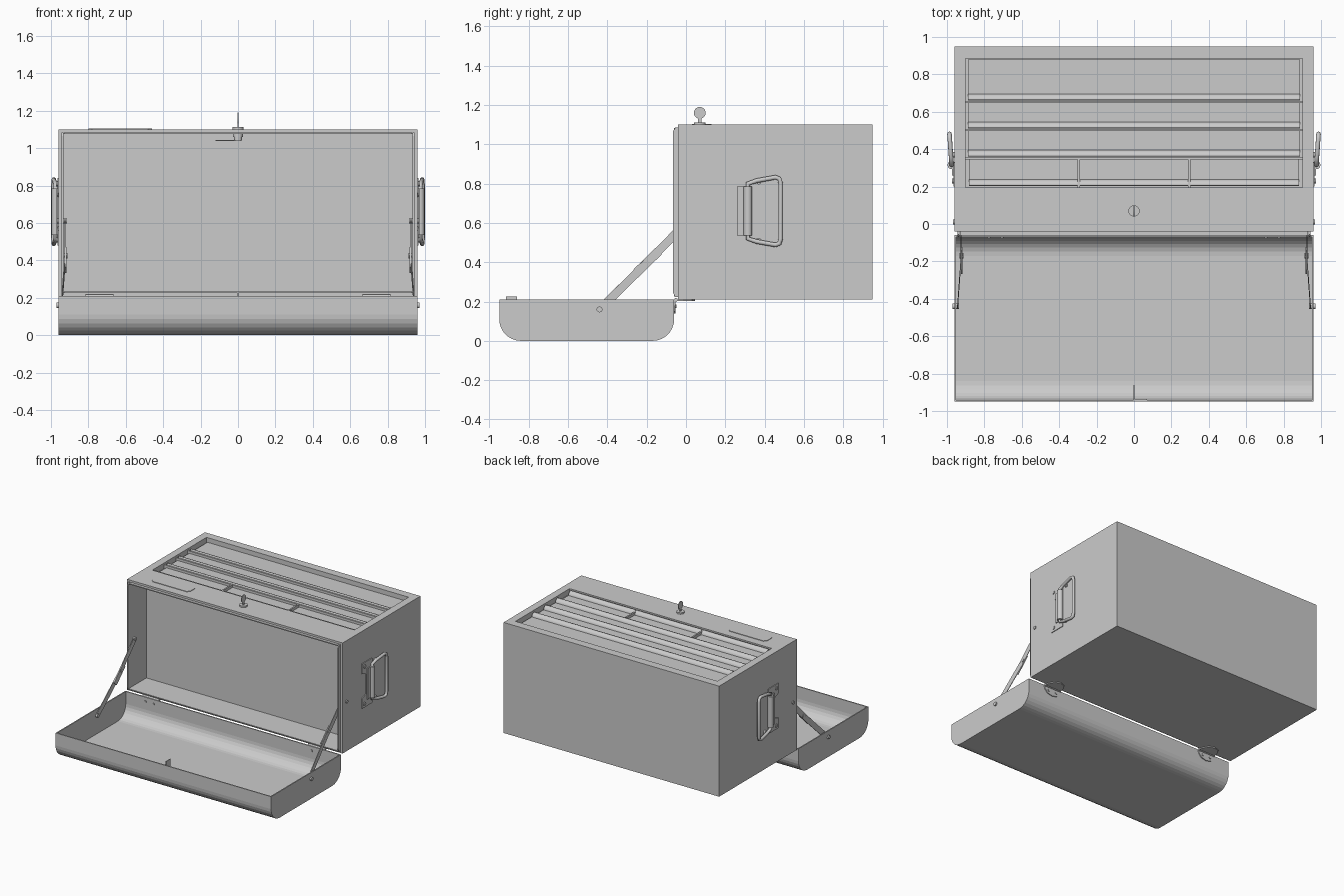
import bpy, bmesh, math
from mathutils import Vector, Matrix

if "Cube" in bpy.data.objects:
    bpy.data.objects.remove(bpy.data.objects["Cube"])

steel = bpy.data.materials.new("grey_steel")
steel.use_nodes = True
steel.diffuse_color = (0.6, 0.6, 0.6, 1)
steel.node_tree.nodes["Principled BSDF"].inputs["Base Color"].default_value = (0.6, 0.6, 0.6, 1)


def add(name, bm):
    bmesh.ops.recalc_face_normals(bm, faces=bm.faces)
    mesh = bpy.data.meshes.new(name)
    bm.to_mesh(mesh)
    bm.free()
    mesh.materials.append(steel)
    ob = bpy.data.objects.new(name, mesh)
    bpy.context.collection.objects.link(ob)
    return ob


def box(name, lo, hi):
    lo, hi = Vector(lo), Vector(hi)
    bm = bmesh.new()
    bmesh.ops.create_cube(bm, size=1, matrix=Matrix.Translation((lo + hi) / 2)
                          @ Matrix.Diagonal((*(hi - lo), 1)))
    return add(name, bm)


def rod(name, p, q, r, sides=16):
    p, q = Vector(p), Vector(q)
    bm = bmesh.new()
    m = Matrix.Translation((p + q) / 2) @ (q - p).to_track_quat('Z', 'X').to_matrix().to_4x4()
    bmesh.ops.create_cone(bm, cap_ends=True, segments=sides, radius1=r, radius2=r,
                          depth=(q - p).length, matrix=m)
    ob = add(name, bm)
    for f in ob.data.polygons:
        f.use_smooth = len(f.vertices) == 4
    return ob


def strip(name, p, q, width, thick):
    p, q = Vector(p), Vector(q)
    bm = bmesh.new()
    m = Matrix.Translation((p + q) / 2) @ (q - p).to_track_quat('Z', 'X').to_matrix().to_4x4()
    bmesh.ops.create_cube(bm, size=1, matrix=m @ Matrix.Diagonal((width, thick, (q - p).length, 1)))
    return add(name, bm)


def prism(name, pts, axis, lo, hi):
    """Extrude a 2D profile along an axis."""
    def place(a, b, t):
        return {'X': (t, a, b), 'Y': (a, t, b), 'Z': (a, b, t)}[axis]
    bm = bmesh.new()
    face = bm.faces.new([bm.verts.new(place(a, b, lo)) for a, b in pts])
    ext = bmesh.ops.extrude_face_region(bm, geom=[face])
    move = Vector(place(0, 0, hi - lo))
    bmesh.ops.translate(bm, vec=move, verts=[v for v in ext["geom"] if isinstance(v, bmesh.types.BMVert)])
    return add(name, bm)


def arc(cx, cy, r, a0, a1, n):
    return [(cx + r * math.cos(math.radians(a0 + (a1 - a0) * i / n)),
             cy + r * math.sin(math.radians(a0 + (a1 - a0) * i / n))) for i in range(n + 1)]


# Chest body with a front compartment and a drawer recess
W, BOT, TOP, FRONT, BACK = 0.96, 0.21, 1.10, -0.04, 0.95
body = box("chest_body", (-W, FRONT, BOT), (W, BACK, TOP))
for lo, hi in (((-0.935, -0.2, 0.232), (0.935, 0.17, 1.078)),
               ((-0.9, 0.195, 1.055), (0.9, 0.885, 1.3))):
    cutter = box("cutter", lo, hi)
    mod = body.modifiers.new("cut", 'BOOLEAN')
    mod.object, mod.solver = cutter, 'EXACT'
    bpy.context.view_layer.objects.active = body
    bpy.ops.object.modifier_apply(modifier=mod.name)
    bpy.data.objects.remove(cutter)

# Sealing rim around the compartment opening
side = [(-0.03, 0.222), (-0.055, 0.222), (-0.066, 0.245), (-0.066, 1.065), (-0.055, 1.085), (-0.03, 1.085)]
for s, word in ((1, "left"), (-1, "right")):
    prism("rim_" + word, side, 'X', s * 0.934, s * 0.943)
for z, word in ((0.226, "bottom"), (1.076, "top")):
    box("rim_" + word, (-0.93, -0.062, z), (0.93, -0.03, z + 0.008))

# Drawer fronts with curled finger lips
def drawer(name, x0, x1, y0, y1):
    box(name, (x0, y0 + 0.008, 1.05), (x1, y1 - 0.006, 1.066))
    lip = [(y0 + 0.01, 1.06)] + arc(y0 + 0.01, 1.06, 0.034, 90, 0, 6)
    ob = prism(name + "_lip", lip, 'X', x0, x1)
    for f in ob.data.polygons:
        f.use_smooth = len(f.vertices) == 4


rows = [0.195, 0.352, 0.502, 0.652, 0.885]
for i in range(1, 4):
    drawer(f"wide_drawer_{i}", -0.888, 0.888, rows[i], rows[i + 1])
    box(f"drawer_rail_{i}", (-0.9, rows[i] - 0.006, 1.05), (0.9, rows[i] + 0.006, 1.085))
for i in range(3):
    x = -0.888 + i * 0.592
    drawer(f"small_drawer_{i}", x + 0.006, x + 0.586, rows[0], rows[1])
for s in (-1, 1):
    box("drawer_divider", (s * 0.296 - 0.006, 0.195, 1.05), (s * 0.296 + 0.006, 0.35, 1.088))

# Open lid: a rounded tray with thin walls
R, Y0, Y1 = 0.11, -0.95, -0.06
outline = [(Y0, 0.21)] + arc(Y0 + R, R, R, 180, 270, 7) + arc(Y1 - R, R, R, 270, 360, 7) + [(Y1, 0.21)]
bm = bmesh.new()
ends = [[bm.verts.new((x, y, z)) for y, z in outline] for x in (-W, W)]
bm.faces.new(ends[0])
bm.faces.new(ends[1][::-1])
for i in range(len(outline) - 1):
    bm.faces.new((ends[0][i + 1], ends[0][i], ends[1][i], ends[1][i + 1]))
lid = add("lid_tray", bm)
# make the outside face outwards, so that the wall grows inwards
floor = min(lid.data.polygons, key=lambda f: f.center.z)
if floor.normal.z > 0:
    lid.data.flip_normals()
wall = lid.modifiers.new("wall", 'SOLIDIFY')
wall.thickness, wall.offset, wall.use_even_offset = 0.009, -1, True

# Label plate, lock and key
lx, ly, c = 0.17, 0.05, 0.02
label = [(lx - c, -ly), (lx, c - ly), (lx, ly - c), (lx - c, ly), (c - lx, ly), (-lx, ly - c), (-lx, c - ly), (c - lx, -ly)]
prism("label_plate", [(a - 0.63, b + 0.08) for a, b in label], 'Z', 1.099, 1.104)
LY = 0.07
rod("lock_collar", (0, LY, 1.095), (0, LY, 1.112), 0.03, 24)
rod("lock_barrel", (0, LY, 1.04), (0, LY, 1.10), 0.022, 24)
rod("lock_nut", (0, LY, 1.06), (0, LY, 1.078), 0.03, 6)
box("lock_cam", (-0.12, LY - 0.015, 1.037), (0.015, LY + 0.015, 1.043))
box("key_blade", (-0.003, LY - 0.01, 1.10), (0.003, LY + 0.01, 1.145))
rod("key_head", (-0.003, LY, 1.16), (0.003, LY, 1.16), 0.03, 24)

# Lock strike inside the lid
box("strike_plate", (0, -0.942, 0.15), (0.07, -0.936, 0.205))
box("strike_fin", (-0.003, -0.915, 0.16), (0.003, -0.86, 0.225))
box("strike_web", (-0.003, -0.942, 0.16), (0.003, -0.915, 0.205))

for s, word in ((1, "left"), (-1, "right")):
    # Carrying handle with mounting plate, curled sleeve and loop
    plate = [(0.2, 0.48), (0.33, 0.48), (0.33, 0.84), (0.2, 0.84), (0.2, 0.76), (0.25, 0.74), (0.25, 0.58), (0.2, 0.56)]
    prism("handle_plate_" + word, plate, 'X', s * 0.958, s * 0.966)
    sleeve = rod("handle_sleeve_" + word, (s * 0.975, 0.315, 0.535), (s * 0.975, 0.315, 0.785), 0.022)
    box("handle_strap_" + word, (s * 0.96, 0.26, 0.535), (s * 0.974, 0.315, 0.785))
    for y in (0.23, 0.37):
        for z in (0.51, 0.81):
            rod("handle_rivet_" + word, (s * 0.955, y, z), (s * 0.972, y, z), 0.014)
    cu = bpy.data.curves.new("handle_loop_" + word, 'CURVE')
    cu.dimensions, cu.bevel_depth, cu.bevel_resolution = '3D', 0.012, 3
    half = [(0.315, 0.14), (0.36, 0.155), (0.455, 0.172), (0.475, 0.165), (0.482, 0.14)]
    path = half + [(y, -d) for y, d in half[::-1]]
    sp = cu.splines.new('POLY')
    sp.points.add(len(path) - 1)
    sp.use_cyclic_u = True
    sp.use_smooth = True
    for pt, (y, d) in zip(sp.points, path):
        pt.co = (s * (0.975 + 0.07 * (y - 0.315)), y, 0.66 + d, 1)
    cu.materials.append(steel)
    bpy.context.collection.objects.link(bpy.data.objects.new("handle_loop_" + word, cu))

    # Folding lid stay with joint and end rivets
    a, j, b = (s * 0.925, 0.01, 0.61), (s * 0.925, -0.19, 0.405), (s * 0.943, -0.44, 0.16)
    strip("stay_upper_" + word, a, j, 0.042, 0.005)
    strip("stay_lower_" + word, j, b, 0.042, 0.005)
    strip("stay_joint_" + word, (s * 0.921, -0.14, 0.456), (s * 0.921, -0.25, 0.348), 0.046, 0.008)
    rod("stay_joint_rivet_" + word, (s * 0.912, -0.17, 0.425), (s * 0.932, -0.17, 0.425), 0.014)
    rod("stay_body_rivet_" + word, (s * 0.915, 0.01, 0.61), (s * 0.967, 0.01, 0.61), 0.013)
    rod("stay_lid_rivet_" + word, (s * 0.935, -0.44, 0.16), (s * 0.97, -0.44, 0.16), 0.015)

    # Hinge: curved leaf on the lid, leaf under the body, pin and rivets
    hx = s * 0.74
    leaf = [(hx - 0.075, 0.205), (hx + 0.075, 0.205), (hx + 0.07, 0.18), (hx + 0.045, 0.15),
            (hx, 0.14), (hx - 0.045, 0.15), (hx - 0.07, 0.18)]
    prism("hinge_lid_leaf_" + word, leaf, 'Y', -0.062, -0.053)
    prism("hinge_body_leaf_" + word, [(x, 0.045 - (z - 0.14) * 1.5) for x, z in leaf], 'Z', 0.202, 0.212)
    rod("hinge_pin_" + word, (hx - 0.075, -0.052, 0.208), (hx + 0.075, -0.052, 0.208), 0.01)
    for dx in (-0.035, 0.035):
        rod("hinge_rivet_" + word, (hx + dx, -0.076, 0.175), (hx + dx, -0.048, 0.175), 0.009, 12)
